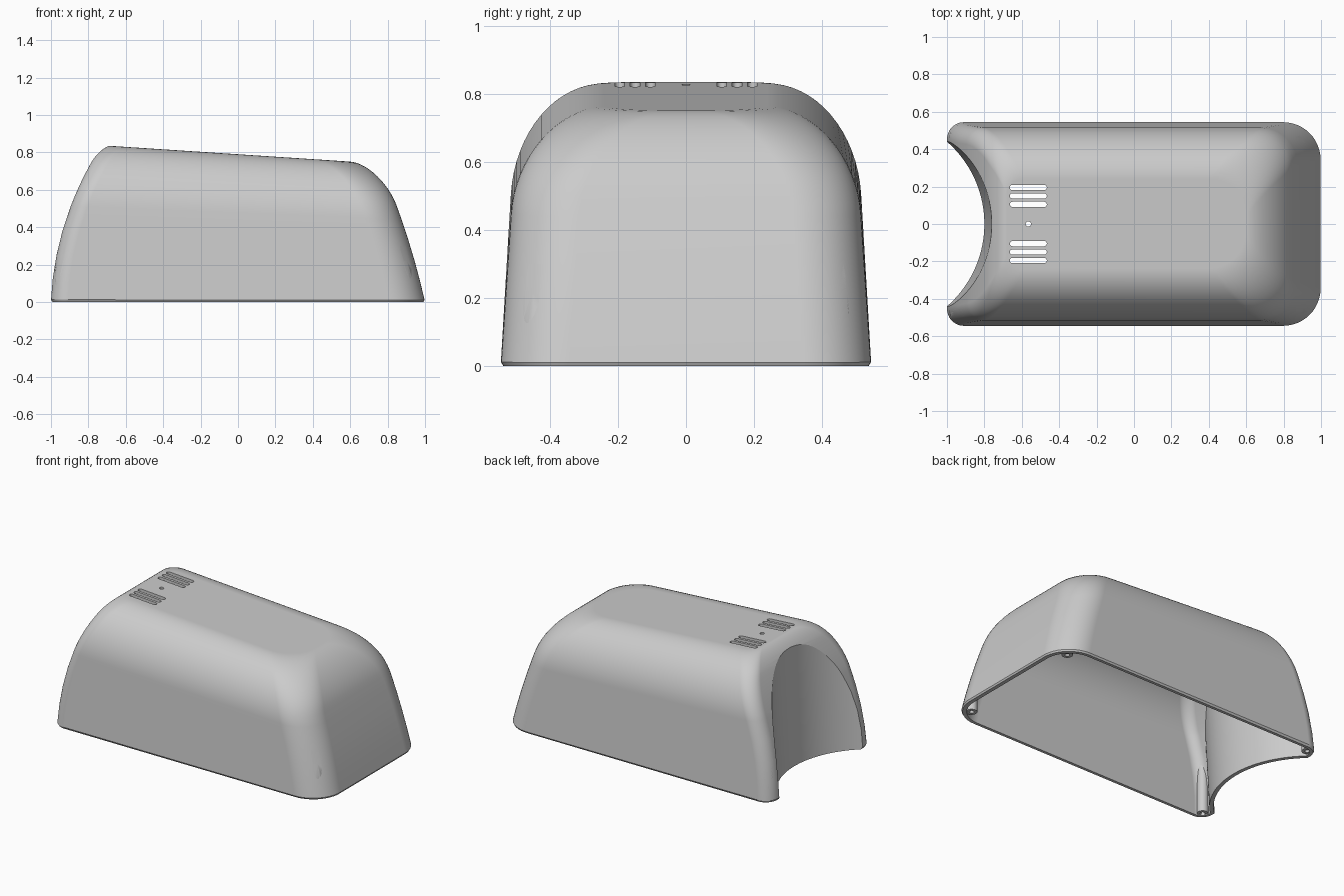
import bpy, bmesh, math
from mathutils import Matrix

cube = bpy.data.objects.get("Cube")
if cube:
    bpy.data.objects.remove(cube, do_unlink=True)

WALL = 0.025
ARC_X = -1.384          # axis of the concave end
SIDES = 12              # segments per rounded corner


def top_height(x):
    return 0.835 - 0.0656 * (x + 0.68)


def rounding(u, start):
    s = max(0.0, (u - start) / (1 - start))
    return 1 - math.sqrt(max(0.0, 1 - s * s))


def ring(u, inset, drop=0.0, z=None):
    """Rounded rectangle at relative height u, following the sloping top."""
    left = -(1 - 0.03 * u - 0.24 * u * u) + 0.05 * rounding(u, 0.88) + inset
    right = 1 - 0.16 * u - 0.08 * u * u - 0.16 * rounding(u, 0.7) - inset
    half = 0.545 - 0.05 * u - 0.255 * rounding(u, 0.6) - inset
    big, small = 0.2 - inset, 0.09 - inset
    corners = [(right - big, half - big, big, 0), (left + small, half - small, small, 1),
               (left + small, small - half, small, 2), (right - big, big - half, big, 3)]
    points = []
    for cx, cy, r, quarter in corners:
        for i in range(SIDES + 1):
            a = (quarter + i / SIDES) * math.pi / 2
            x, y = cx + r * math.cos(a), cy + r * math.sin(a)
            points.append((x, y, u * (top_height(x) - drop) if z is None else z))
    return points


def finish(name, bm):
    bmesh.ops.recalc_face_normals(bm, faces=bm.faces)
    mesh = bpy.data.meshes.new(name)
    bm.to_mesh(mesh)
    bm.free()
    ob = bpy.data.objects.new(name, mesh)
    bpy.context.collection.objects.link(ob)
    return ob


def loft(name, rings):
    bm = bmesh.new()
    loops = [[bm.verts.new(p) for p in r] for r in rings]
    for a, b in zip(loops, loops[1:]):
        for i in range(len(a)):
            j = (i + 1) % len(a)
            bm.faces.new((a[i], a[j], b[j], b[i]))
    bm.faces.new(loops[0][::-1])
    bm.faces.new(loops[-1])
    return finish(name, bm)


def cone(name, x, y, z0, z1, r0, r1, segments=24):
    bm = bmesh.new()
    bmesh.ops.create_cone(bm, cap_ends=True, segments=segments, radius1=r0, radius2=r1,
                          depth=z1 - z0, matrix=Matrix.Translation((x, y, (z0 + z1) / 2)))
    return finish(name, bm)


def slot(name, x0, x1, y, r):
    outline = []
    for cx, start in ((x1, -0.5), (x0, 0.5)):
        for i in range(9):
            a = (start + i / 8) * math.pi
            outline.append((cx + r * math.cos(a), y + r * math.sin(a)))
    return loft(name, [[(px, py, z) for px, py in outline] for z in (0.7, 0.95)])


def boolean(ob, tool, operation="DIFFERENCE", keep=False):
    mod = ob.modifiers.new("cut", "BOOLEAN")
    mod.operation, mod.object, mod.solver = operation, tool, "EXACT"
    bpy.context.view_layer.objects.active = ob
    bpy.ops.object.modifier_apply(modifier=mod.name)
    if not keep:
        bpy.data.objects.remove(tool, do_unlink=True)


def smooth(ob):
    bpy.ops.object.select_all(action="DESELECT")
    ob.select_set(True)
    bpy.context.view_layer.objects.active = ob
    bpy.ops.object.shade_smooth_by_angle(angle=math.radians(30))
    mod = ob.modifiers.new("weighted normals", "WEIGHTED_NORMAL")
    mod.keep_sharp = True


def concave_cutter(extra):
    return cone("concave_cutter", ARC_X, 0, -0.1, 1.0, 0.579 + extra, 0.634 + extra, 160)


# Relative heights, denser toward the rounded top
levels = [0.15 * i for i in range(1, 5)]
levels += [0.6 + 0.4 * math.sin(i / 16 * math.pi / 2) for i in range(1, 17)]

# Outer body with a small chamfer along the lower rim
shell = loft("cover_shell", [ring(0, 0.008), ring(0.015, 0)] + [ring(u, 0) for u in levels])
boolean(shell, concave_cutter(0))
outer = shell.copy()
outer.data = shell.data.copy()
outer.hide_render = True
bpy.context.collection.objects.link(outer)

# Hollow interior, open at the bottom
cavity = loft("cavity", [ring(0, WALL, z=-0.05)] + [ring(u, WALL, WALL) for u in levels])
boolean(cavity, concave_cutter(WALL))
boolean(shell, cavity)

# Vent slots and the small round hole in the top
for side in (-1, 1):
    for y in (0.105, 0.15, 0.195):
        boolean(shell, slot("slot_cutter", -0.65, -0.48, side * y, 0.014))
boolean(shell, cone("hole_cutter", -0.565, 0, 0.7, 0.95, 0.014, 0.014))
smooth(shell)

# Screw bosses in the four corners, trimmed to the body
for end, x, y, height in (("concave_end", -0.945, 0.487, 0.45), ("closed_end", 0.895, 0.445, 0.3)):
    for side, sign in (("front", -1), ("back", 1)):
        boss = cone(f"{side}_{end}_boss", x, sign * y, 0.006, height, 0.034, 0.034)
        boolean(boss, cone("screw_cutter", x, sign * y, -0.05, 0.15, 0.015, 0.015))
        boolean(boss, outer, "INTERSECT", keep=True)
        smooth(boss)
bpy.data.objects.remove(outer, do_unlink=True)
